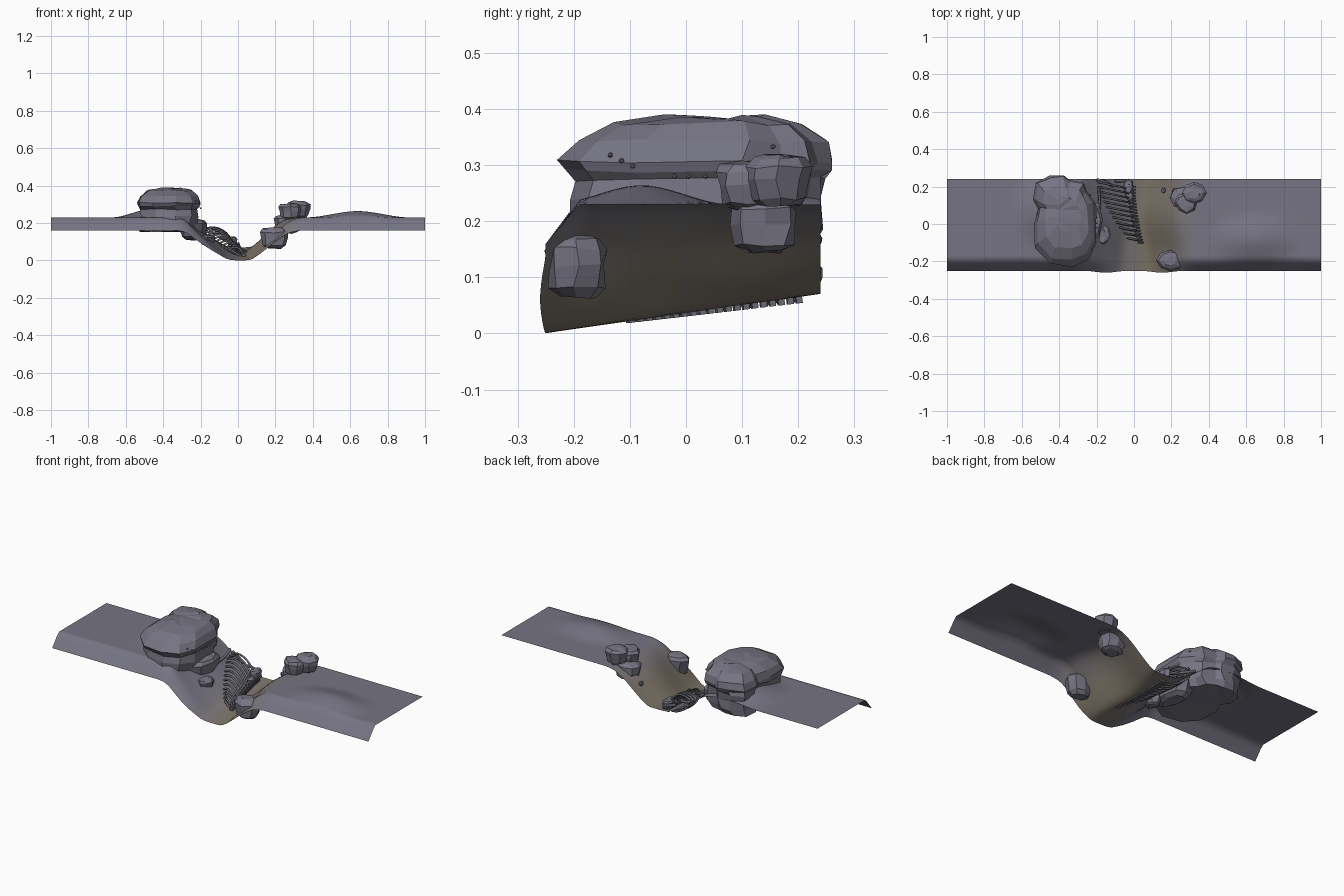
import bpy, bmesh, math, random
from mathutils import Vector, Matrix

if "Cube" in bpy.data.objects:
    bpy.data.objects.remove(bpy.data.objects["Cube"])


def material(name, rgb):
    m = bpy.data.materials.new(name)
    m.diffuse_color = (*rgb, 1)
    m.use_nodes = True
    m.node_tree.nodes["Principled BSDF"].inputs["Base Color"].default_value = m.diffuse_color
    return m


STONE = Vector((0.18, 0.175, 0.225))
TAN = Vector((0.21, 0.18, 0.14))
stone_mat = material("stone", STONE)
bone_mat = material("bone", (0.15, 0.145, 0.17))


def finish(name, bm, mats, smooth=False):
    bmesh.ops.recalc_face_normals(bm, faces=bm.faces)
    me = bpy.data.meshes.new(name)
    bm.to_mesh(me)
    bm.free()
    for m in mats:
        me.materials.append(m)
    for p in me.polygons:
        p.use_smooth = smooth
    ob = bpy.data.objects.new(name, me)
    bpy.context.collection.objects.link(ob)
    return ob


def lerp_table(table, x):
    if x <= table[0][0]:
        return table[0][1]
    for (a, fa), (b, fb) in zip(table, table[1:]):
        if x <= b:
            t = (x - a) / (b - a)
            return fa + (fb - fa) * t
    return table[-1][1]


def smoothstep(t):
    t = max(0, min(1, t))
    return t * t * (3 - 2 * t)


# Terrain: flat plateau, lowered front lip, gully across the middle
GULLY = [(-0.31, 1), (-0.27, 0.94), (-0.22, 0.7), (-0.15, 0.4), (-0.05, 0.03), (0.0, 0),
         (0.06, 0.01), (0.12, 0.28), (0.2, 0.7), (0.26, 0.93), (0.32, 1)]


def mound(x, y, cx, cy, rx, ry, h):
    d = math.hypot((x - cx) / rx, (y - cy) / ry)
    return h * smoothstep(1 - d)


def height(x, y):
    floor = 0.07 * (y + 0.25) / 0.49
    lip = 0.058 + 0.012 * math.sin(9 * x + 1) * math.exp(-2 * abs(x))
    top = 0.16 + 0.07 * min(1, max(0, (y + 0.25) / lip))
    xs = x + 0.018 * math.sin(14 * y + 1) * (1 if x > 0 else -0.6)
    frac = sum(lerp_table(GULLY, xs + d) for d in (-0.015, 0, 0.015)) / 3
    z = floor + (top - floor) * frac
    z += mound(x, y, -0.44, 0.08, 0.24, 0.24, 0.05) + mound(x, y, 0.64, -0.08, 0.28, 0.16, 0.034)
    return max(z, 0)


bm = bmesh.new()
bmesh.ops.create_grid(bm, x_segments=100, y_segments=24, size=1)
for v in bm.verts:
    v.co.y = -0.005 + 0.245 * v.co.y
    v.co.z = height(v.co.x, v.co.y)
    # front edge bulges slightly outward on the gully walls
    if v.co.y < -0.2:
        v.co.y -= 0.01 * smoothstep(1 - abs(abs(v.co.x) - 0.15) / 0.12)
tints = [material("ground_%d" % i, STONE.lerp(TAN, i / 5)) for i in range(6)]
for f in bm.faces:
    c = f.calc_center_median()
    w = smoothstep(1 - abs(c.x - 0.10) / 0.28)
    f.material_index = round(5 * w)
finish("terrain", bm, tints, True)


# Rocks: faceted lofts of a footprint, with a little jitter
def loft_rock(name, footprint, sections, seed, jitter):
    rnd = random.Random(seed)
    bm = bmesh.new()
    cx = sum(p[0] for p in footprint) / len(footprint)
    cy = sum(p[1] for p in footprint) / len(footprint)
    rings = []
    for z, s, dx, dy in sections:
        rings.append([bm.verts.new((cx + dx + (x - cx) * s + rnd.uniform(-jitter, jitter) * (s < 1),
                                    cy + dy + (y - cy) * s + rnd.uniform(-jitter, jitter) * (s < 1),
                                    z + rnd.uniform(-jitter, jitter) * 0.6)) for x, y in footprint])
    n = len(footprint)
    for a, b in zip(rings, rings[1:]):
        for i in range(n):
            j = (i + 1) % n
            bm.faces.new((a[i], a[j], b[j], b[i]))
    bm.faces.new(rings[0])
    bm.faces.new(rings[-1])
    bmesh.ops.triangulate(bm, faces=[f for f in bm.faces if len(f.verts) > 4])
    return finish(name, bm, [stone_mat])


def small_rock(name, loc, size, seed, n=8, jitter=0.006):
    rnd = random.Random(seed + 50)
    foot = []
    for i in range(n):
        a = 2 * math.pi * i / n
        r = 0.5 * rnd.uniform(0.94, 1.08)
        foot.append((loc[0] + size[0] * r * math.cos(a), loc[1] + size[1] * r * math.sin(a)))
    secs = [(loc[2] + size[2] * k, s, 0, 0) for k, s in
            ((-0.5, 0.55), (-0.36, 0.85), (0.0, 0.95), (0.28, 1.0), (0.44, 0.8), (0.5, 0.45))]
    return loft_rock(name, foot, secs, seed, jitter)


# Large overhanging boulder
outline = [(-0.45, 0.26), (-0.38, 0.26), (-0.345, 0.235), (-0.27, 0.22), (-0.25, 0.17), (-0.20, 0.1),
           (-0.205, -0.1), (-0.24, -0.19), (-0.33, -0.23), (-0.45, -0.21), (-0.53, -0.13),
           (-0.535, 0.0), (-0.51, 0.08), (-0.54, 0.13), (-0.525, 0.22)]
loft_rock("boulder", outline,
          [(0.155, 0.86, -0.015, 0), (0.19, 0.9, 0.0, 0), (0.235, 0.92, 0.005, 0), (0.275, 0.91, 0, 0),
           (0.29, 0.97, 0, 0), (0.308, 1.0, 0, 0), (0.342, 0.92, 0, 0.01), (0.374, 0.7, 0.01, 0.01),
           (0.386, 0.36, 0.03, 0.01)], 4, 0.008)

small_rock("boulder_foot", (-0.24, 0.02, 0.165), (0.15, 0.24, 0.11), 1)
small_rock("flat_stone", (-0.165, -0.055, 0.11), (0.08, 0.10, 0.055), 2)
small_rock("front_rock", (0.195, -0.195, 0.12), (0.145, 0.11, 0.11), 3)
small_rock("rear_rock_base", (0.265, 0.14, 0.195), (0.14, 0.12, 0.10), 5)
small_rock("rear_rock_large", (0.322, 0.165, 0.272), (0.125, 0.12, 0.09), 6)
small_rock("rear_rock_small", (0.28, 0.115, 0.262), (0.12, 0.115, 0.085), 7)
small_rock("pebble", (0.157, 0.18, 0.155), (0.025, 0.03, 0.022), 8, 6, 0.002)

# Tiny chips on the boulder side
bm = bmesh.new()
for x, y, z in ((-0.225, -0.135, 0.318), (-0.21, -0.115, 0.308), (-0.205, -0.095, 0.298),
                (-0.2, -0.02, 0.28), (-0.2, 0.005, 0.28), (-0.2, 0.035, 0.28), (-0.235, 0.155, 0.333)):
    bmesh.ops.create_icosphere(bm, subdivisions=1, radius=0.005, matrix=Matrix.Translation((x, y, z)))
finish("stone_chips", bm, [stone_mat])


# Skeleton: spine of blocky vertebrae, sunk a little into the gully floor
def spine(t):
    return Vector((0.03 - 0.05 * t - 0.01 * math.sin(t * math.pi), -0.1 + 0.3 * t, 0.028 + 0.04 * t))


bm = bmesh.new()
for i in range(20):
    p = spine(i / 19)
    d = spine(i / 19 + 0.01) - p
    rot = d.to_track_quat('Y', 'Z').to_matrix().to_4x4()
    k = 0.7 + 0.4 * i / 19
    bmesh.ops.create_cube(bm, size=1, matrix=Matrix.Translation(p) @ rot @ Matrix.Diagonal((0.03 * k, 0.011, 0.026 * k, 1)))
    bmesh.ops.create_cube(bm, size=1, matrix=Matrix.Translation(p + Vector((0.01, 0, 0.012))) @ rot
                          @ Matrix.Rotation(0.7, 4, 'Y') @ Matrix.Diagonal((0.007, 0.007, 0.04 * k, 1)))
finish("spine", bm, [bone_mat])


# Ribs and loose bones as bevelled curves
def bones(name, paths, radius):
    cu = bpy.data.curves.new(name, 'CURVE')
    cu.dimensions = '3D'
    cu.bevel_depth = radius
    cu.bevel_resolution = 1
    cu.resolution_u = 4
    cu.use_fill_caps = True
    cu.materials.append(bone_mat)
    for pts in paths:
        sp = cu.splines.new('NURBS')
        sp.points.add(len(pts) - 1)
        for q, c in zip(sp.points, pts):
            q.co = (*c, 1)
        sp.order_u = min(4, len(pts))
        sp.use_endpoint_u = True
    bpy.context.collection.objects.link(bpy.data.objects.new(name, cu))


UPPER = [(0, 0, 0), (-0.02, 0.005, 0.09), (-0.10, 0.02, 0.13), (-0.165, 0.035, 0.09)]
LOWER = [(0, 0, 0), (-0.03, 0.005, -0.02), (-0.10, 0.015, 0.01), (-0.15, 0.03, 0.065)]
ribs = []
for i in range(12):
    t = (i + 0.5) / 12
    s = 0.35 + 0.7 * min(1, t * 1.3)
    for shape in (UPPER, LOWER):
        ribs.append([spine(t) + Vector(c) * s for c in shape])
bones("ribs", ribs, 0.0055)

bones("loose_bones", [
    [(-0.20, 0.235, 0.17), (-0.16, 0.235, 0.15), (-0.11, 0.20, 0.14)],
    [(-0.19, 0.20, 0.20), (-0.18, 0.14, 0.17), (-0.19, 0.06, 0.17)],
    [(-0.10, 0.23, 0.12), (-0.05, 0.235, 0.11), (-0.01, 0.22, 0.08)]], 0.008)

# Skull and jaw at the upper end of the spine
small_rock("skull", (-0.03, 0.2, 0.1), (0.055, 0.08, 0.055), 9, 8, 0.003)
small_rock("jaw", (-0.025, 0.15, 0.085), (0.045, 0.05, 0.03), 10, 7, 0.003)
